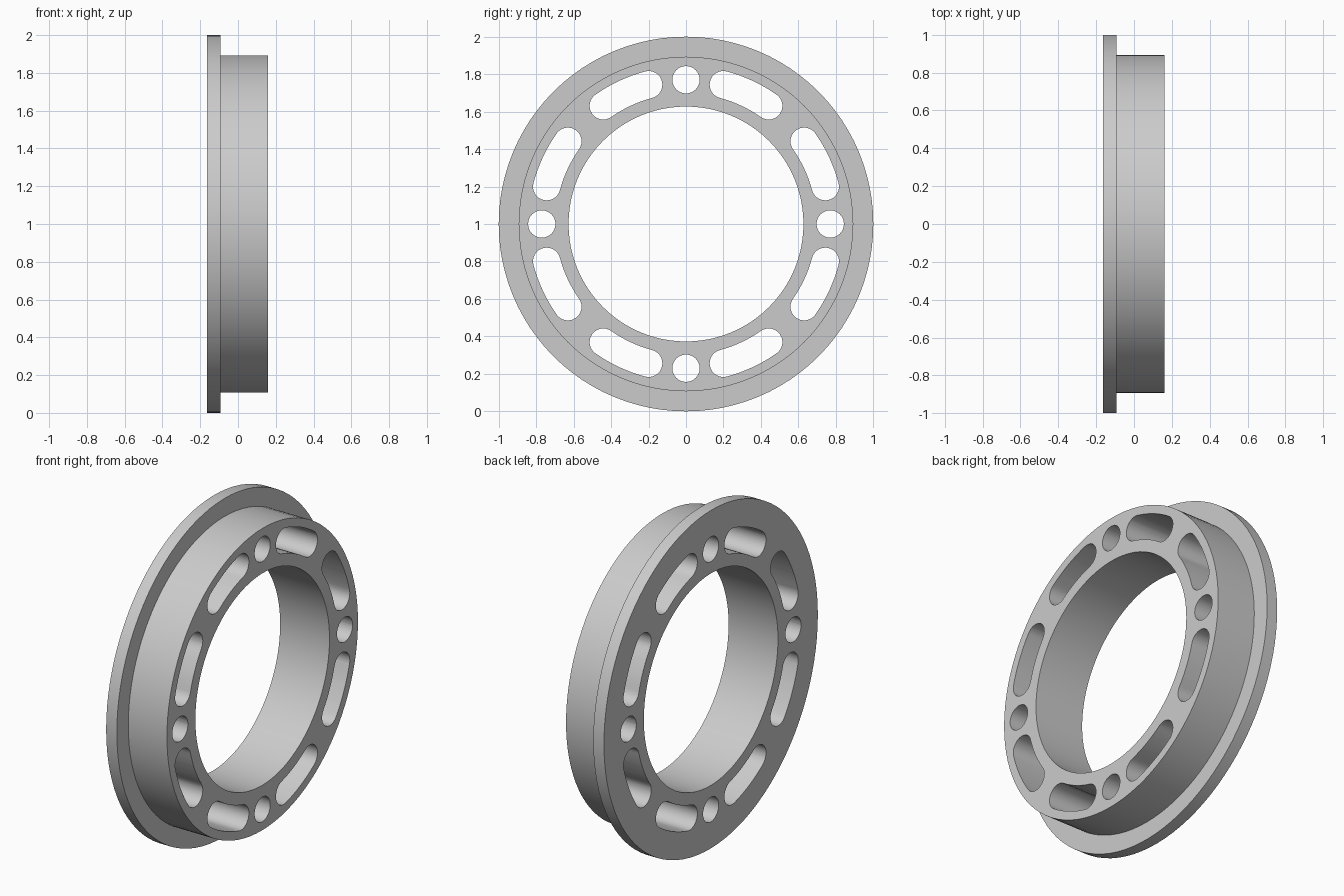
import bpy, bmesh
from math import sin, cos, pi, radians
from mathutils import Matrix, Vector

if "Cube" in bpy.data.objects:
    bpy.data.objects.remove(bpy.data.objects["Cube"], do_unlink=True)

SEGMENTS = 96
BACK, STEP, FRONT = -0.163, -0.093, 0.16      # positions along the ring axis (x)
FLANGE_R, HUB_R, BORE_R = 1.0, 0.893, 0.627
HOLE_RING, HOLE_R = 0.77, 0.073
CENTRE_Z = 1.0

grey = bpy.data.materials.new("plain grey")
grey.use_nodes = True
colour = (0.6, 0.6, 0.6, 1)
grey.diffuse_color = colour
grey.node_tree.nodes["Principled BSDF"].inputs["Base Color"].default_value = colour


def add_object(name, bm):
    bmesh.ops.recalc_face_normals(bm, faces=bm.faces)
    mesh = bpy.data.meshes.new(name)
    bm.to_mesh(mesh)
    bm.free()
    mesh.materials.append(grey)
    obj = bpy.data.objects.new(name, mesh)
    obj.location.z = CENTRE_Z
    bpy.context.collection.objects.link(obj)
    return obj


def polar(radius, angle):
    return Vector((0, radius * cos(angle), radius * sin(angle)))


def arc(centre, radius, start, end, steps):
    return [centre + polar(radius, start + (end - start) * i / steps)
            for i in range(steps + 1)]


def add_prism(bm, outline):
    """Extrude a closed outline along x, right through the ring."""
    face = bm.faces.new([bm.verts.new(p + Vector((-0.3, 0, 0))) for p in outline])
    geom = bmesh.ops.extrude_face_region(bm, geom=[face])["geom"]
    verts = [g for g in geom if isinstance(g, bmesh.types.BMVert)]
    bmesh.ops.translate(bm, verts=verts, vec=(0.6, 0, 0))


# Flanged ring: stepped profile turned around the x axis
bm = bmesh.new()
profile = [(BACK, BORE_R), (BACK, FLANGE_R), (STEP, FLANGE_R),
           (STEP, HUB_R), (FRONT, HUB_R), (FRONT, BORE_R)]
rings = []
for i in range(SEGMENTS):
    turn = Matrix.Rotation(2 * pi * i / SEGMENTS, 3, 'X')
    rings.append([bm.verts.new(turn @ Vector((x, 0, r))) for x, r in profile])
for i, ring in enumerate(rings):
    after = rings[(i + 1) % SEGMENTS]
    for j in range(len(profile)):
        k = (j + 1) % len(profile)
        bm.faces.new((ring[j], ring[k], after[k], after[j]))
flanged_ring = add_object("flanged_ring", bm)

# Cutter: per quarter, one round hole and two curved slots
bm = bmesh.new()
origin = Vector()
for quarter in range(4):
    base = quarter * pi / 2
    add_prism(bm, arc(polar(HOLE_RING, base), HOLE_R, 0, 2 * pi, 32)[:-1])
    for low, high in ((15, 35), (55, 75)):
        a, b = base + radians(low), base + radians(high)
        outline = arc(origin, HOLE_RING + HOLE_R, a, b, 8)
        outline += arc(polar(HOLE_RING, b), HOLE_R, b, b + pi, 16)[1:]
        outline += arc(origin, HOLE_RING - HOLE_R, b, a, 8)[1:]
        outline += arc(polar(HOLE_RING, a), HOLE_R, a + pi, a + 2 * pi, 16)[1:-1]
        add_prism(bm, outline)
cutter = add_object("slot_cutter", bm)
cutter.hide_render = True

# Cut the openings, then shade smooth with crisp rims
cut = flanged_ring.modifiers.new("openings", 'BOOLEAN')
cut.operation = 'DIFFERENCE'
cut.solver = 'EXACT'
cut.object = cutter
bpy.ops.object.select_all(action='DESELECT')
flanged_ring.select_set(True)
bpy.context.view_layer.objects.active = flanged_ring
bpy.ops.object.modifier_apply(modifier=cut.name)
bpy.data.objects.remove(cutter, do_unlink=True)
bpy.ops.object.shade_smooth_by_angle(angle=radians(30))
